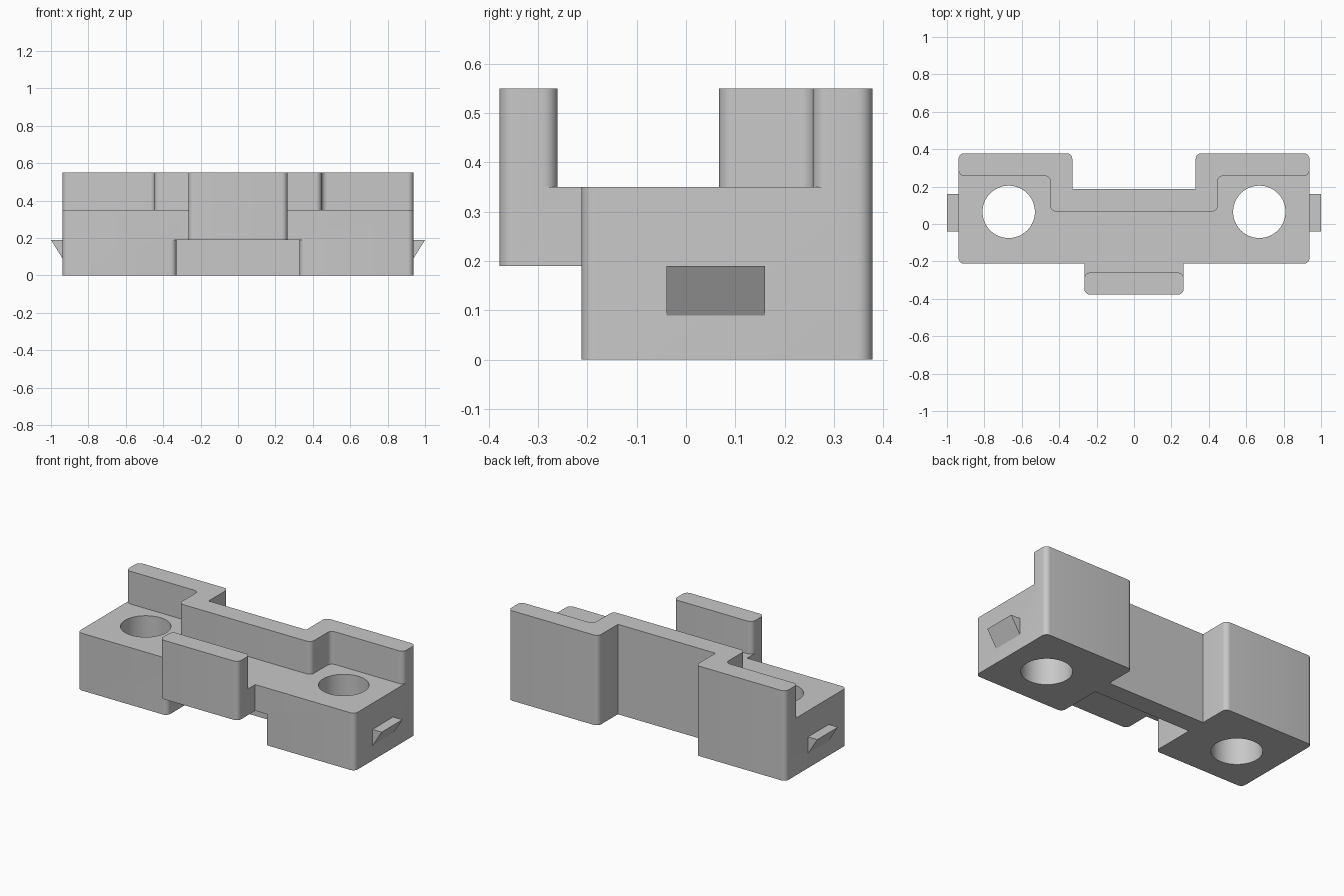
import bpy, bmesh, math
from mathutils import Vector

if "Cube" in bpy.data.objects:
    bpy.data.objects.remove(bpy.data.objects["Cube"], do_unlink=True)

grey = bpy.data.materials.new("light grey plastic")
grey.use_nodes = True
colour = (0.58, 0.58, 0.58, 1)
grey.diffuse_color = colour
grey.node_tree.nodes["Principled BSDF"].inputs["Base Color"].default_value = colour

R = 0.03                      # corner radius
SIDE, FRONT, BACK = 0.938, -0.212, 0.378
TAB_X, TAB_BACK = 0.265, -0.26
LEG_X = 0.33                  # inner side of the two end blocks
WALL_Y, WALL_MID_Y, WALL_X = 0.257, 0.067, 0.447
RECESS_Z, SEAT_Z, TOP_Z = 0.19, 0.35, 0.55


def rounded(corners):
    """Outline from (x, y, radius) corners, each right angle rounded by an arc."""
    out = []
    for i, (x, y, r) in enumerate(corners):
        p = Vector((x, y))
        arc = [p]
        if r:
            a = (Vector(corners[i - 1][:2]) - p).normalized()
            b = (Vector(corners[(i + 1) % len(corners)][:2]) - p).normalized()
            c = p + (a + b) * r
            angles = [math.pi / 2 * k / 8 for k in range(9)]
            arc = [c - (b * math.cos(t) + a * math.sin(t)) * r for t in angles]
        for q in arc:
            if not out or (q - out[-1]).length > 1e-5:
                out.append(q)
    if (out[0] - out[-1]).length < 1e-5:
        out.pop()
    return out


def mirrored(half):
    """Complete a half outline on the +x side with its mirror image."""
    return half + [(-x, y, r) for x, y, r in reversed(half)]


def prism(name, outline, z0, z1):
    bm = bmesh.new()
    face = bm.faces.new([bm.verts.new((p[0], p[1], z0)) for p in outline])
    new = bmesh.ops.extrude_face_region(bm, geom=[face])["geom"]
    for v in new:
        if isinstance(v, bmesh.types.BMVert):
            v.co.z = z1
    bmesh.ops.recalc_face_normals(bm, faces=bm.faces)
    mesh = bpy.data.meshes.new(name)
    bm.to_mesh(mesh)
    bm.free()
    mesh.materials.append(grey)
    ob = bpy.data.objects.new(name, mesh)
    bpy.context.collection.objects.link(ob)
    return ob


def cut(target, cutter):
    cutter.hide_render = True
    mod = target.modifiers.new("cut", "BOOLEAN")
    mod.operation, mod.solver, mod.object = "DIFFERENCE", "EXACT", cutter
    bpy.context.view_layer.objects.active = target
    bpy.ops.object.modifier_apply(modifier=mod.name)
    bpy.data.objects.remove(cutter, do_unlink=True)


# Body: full plan outline with front tab and notched back
body = prism("bracket_body", rounded(mirrored([
    (TAB_X, -BACK, R), (TAB_X, FRONT, 0), (SIDE, FRONT, R),
    (SIDE, BACK, R), (LEG_X, BACK, R), (LEG_X, 0.187, 0)])), 0, TOP_Z)

# Seat: open space between the front tab and the stepped back wall
cut(body, prism("seat_cutter", rounded(mirrored([
    (TAB_X, TAB_BACK, R), (TAB_X, TAB_BACK - R, 0), (1.2, TAB_BACK - R, 0),
    (1.2, WALL_Y + R, 0), (SIDE, WALL_Y + R, 0), (SIDE, WALL_Y, R),
    (WALL_X, WALL_Y, R), (WALL_X, WALL_MID_Y, R)])), SEAT_Z, 0.8))

# Recess below the tab, between the end blocks
cut(body, prism("recess_cutter", rounded(mirrored([
    (LEG_X + R, -0.6, 0), (LEG_X + R, FRONT, 0),
    (LEG_X, FRONT, R), (LEG_X, WALL_MID_Y, 0)])), -0.2, RECESS_Z))

# Through holes and wedge clips on both ends
for s, label in ((1, "left"), (-1, "right")):
    circle = [(s * 0.67 + 0.14 * math.cos(k * math.tau / 64),
               0.065 + 0.14 * math.sin(k * math.tau / 64)) for k in range(64)]
    cut(body, prism("hole_cutter", circle, -0.2, 0.8))

    clip = prism(label + "_clip",
                 [(s * x, y) for x, y in ((SIDE, -0.04), (1, -0.04), (1, 0.16), (SIDE, 0.16))],
                 0.09, RECESS_Z)
    bm = bmesh.new()
    bm.from_mesh(clip.data)
    for v in bm.verts:
        if v.co.z < 0.1:
            v.co.x = s * SIDE
    bmesh.ops.remove_doubles(bm, verts=bm.verts, dist=0.001)
    bmesh.ops.recalc_face_normals(bm, faces=bm.faces)
    bm.to_mesh(clip.data)
    bm.free()

# Smooth the rounded corners, keep the edges sharp
bpy.ops.object.select_all(action="DESELECT")
body.select_set(True)
bpy.context.view_layer.objects.active = body
bpy.ops.object.shade_smooth_by_angle(angle=math.radians(30))
